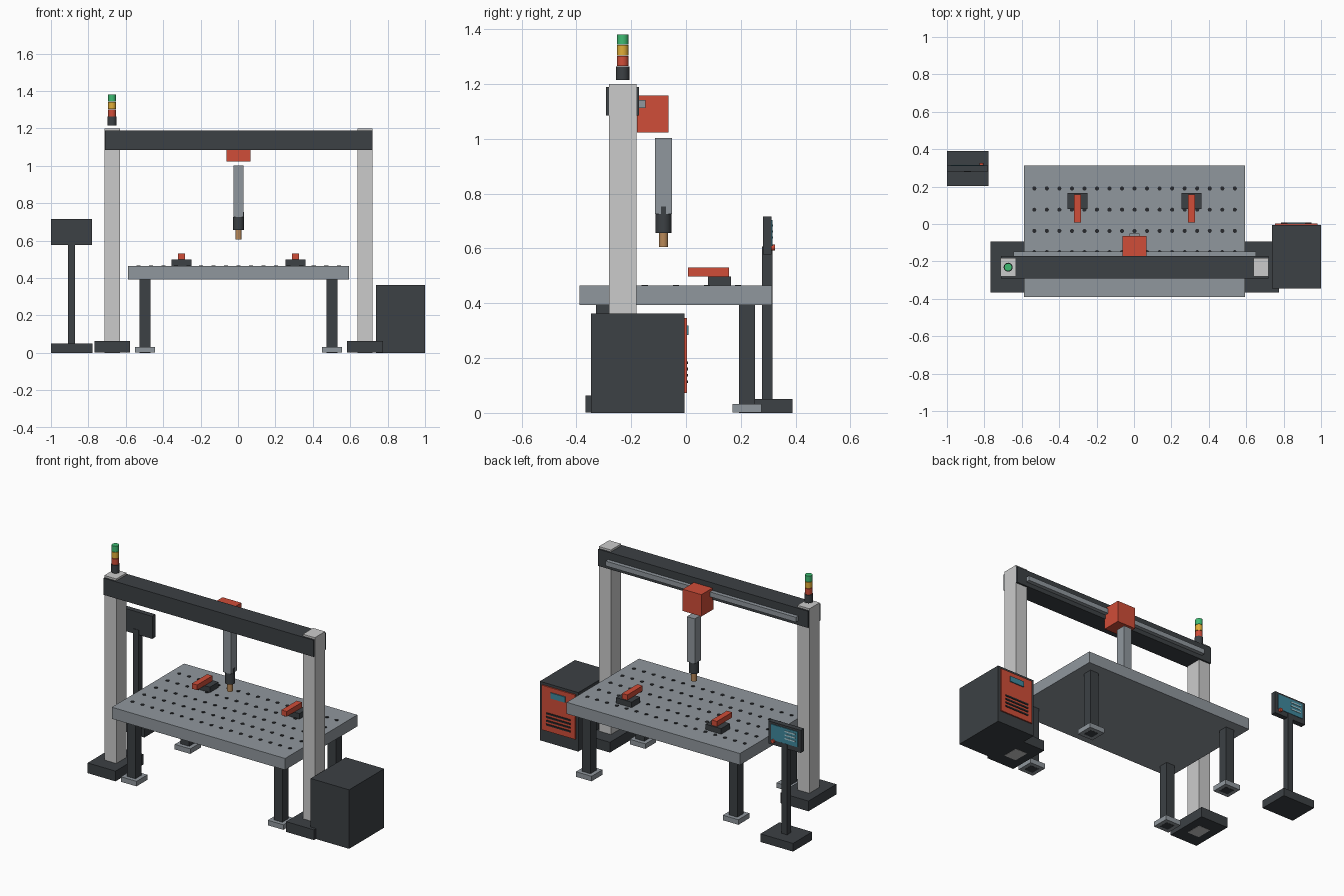
import bpy, bmesh
from mathutils import Matrix

if "Cube" in bpy.data.objects:
    bpy.data.objects.remove(bpy.data.objects["Cube"])

CX = 0.003          # centre line of the bench and gantry


def mat(name, r, g, b):
    m = bpy.data.materials.new(name)
    m.diffuse_color = (r, g, b, 1)
    m.use_nodes = True
    m.node_tree.nodes["Principled BSDF"].inputs["Base Color"].default_value = m.diffuse_color
    return m


DARK = mat("charcoal", 0.045, 0.052, 0.058)
STEEL = mat("steel", 0.28, 0.31, 0.34)
LIGHT = mat("light_grey", 0.56, 0.58, 0.58)
RED = mat("red", 0.63, 0.075, 0.04)
TEAL = mat("teal", 0.05, 0.25, 0.34)
PALE = mat("pale_blue", 0.45, 0.68, 0.75)
AMBER = mat("amber", 0.75, 0.42, 0.04)
GREEN = mat("green", 0.05, 0.5, 0.17)
COPPER = mat("copper", 0.48, 0.25, 0.1)
BLACK = mat("black", 0.02, 0.022, 0.025)


def finish(bm, name, m):
    me = bpy.data.meshes.new(name)
    bm.to_mesh(me)
    bm.free()
    me.materials.append(m)
    ob = bpy.data.objects.new(name, me)
    bpy.context.collection.objects.link(ob)
    return ob


def box(name, m, x, y, z):
    """Box from (min, max) ranges."""
    bm = bmesh.new()
    bmesh.ops.create_cube(bm, size=1)
    for v in bm.verts:
        for i, (a, b) in enumerate((x, y, z)):
            v.co[i] = a if v.co[i] < 0 else b
    return finish(bm, name, m)


def around(c, half):
    return (c - half, c + half)


def cyl(name, m, x, y, z, r, axis='Z', seg=24):
    """Cylinder over the range z, or along y over the range y."""
    bm = bmesh.new()
    lo, hi = z if axis == 'Z' else y
    bmesh.ops.create_cone(bm, cap_ends=True, segments=seg, radius1=r, radius2=r, depth=hi - lo)
    if axis == 'Y':
        bmesh.ops.rotate(bm, verts=bm.verts, matrix=Matrix.Rotation(1.5707963, 3, 'X'))
    mid = (lo + hi) / 2
    bmesh.ops.translate(bm, verts=bm.verts, vec=(x, y, mid) if axis == 'Z' else (x, mid, z))
    ob = finish(bm, name, m)
    bpy.context.view_layer.objects.active = ob
    ob.select_set(True)
    bpy.ops.object.shade_smooth_by_angle()
    ob.select_set(False)
    return ob


# Work table with legs and feet
box("table_top", STEEL, around(CX, 0.59), (-0.389, 0.314), (0.393, 0.464))
for sx, side in ((-1, "left"), (1, "right")):
    for y, end in ((-0.300, "front"), (0.223, "back")):
        x = CX + sx * 0.5
        box(f"{end}_{side}_leg", DARK, around(x, 0.029), around(y, 0.029), (0, 0.393))
        box(f"{end}_{side}_foot", STEEL, around(x, 0.053), around(y, 0.053), (0.001, 0.032))

# Grid of fixture holes
bm = bmesh.new()
for i in range(17):
    for j in range(5):
        bmesh.ops.create_cone(
            bm, cap_ends=True, segments=12, radius1=0.011, radius2=0.011, depth=0.006,
            matrix=Matrix.Translation((CX + (i - 8) * 0.067, -0.037 + (j - 2) * 0.1135, 0.464)))
finish(bm, "table_holes", BLACK)

# Toggle clamps
for sx, side in ((-1, "left"), (1, "right")):
    x = CX + sx * 0.305
    box(f"{side}_clamp_base", DARK, around(x, 0.053), (0.081, 0.165), (0.464, 0.498))
    box(f"{side}_clamp_arm", RED, around(x, 0.018), (0.008, 0.157), (0.498, 0.530))

# Gantry frame
for sx, side in ((-1, "left"), (1, "right")):
    x = CX + sx * 0.676
    box(f"{side}_gantry_base", DARK, around(x, 0.095), around(-0.230, 0.136), (0.001, 0.064))
    box(f"{side}_gantry_post", LIGHT, around(x, 0.041), around(-0.231, 0.050), (0, 1.2))
box("gantry_beam", DARK, around(CX, 0.715), around(-0.231, 0.060), (1.085, 1.188))
box("gantry_rail", STEEL, around(CX, 0.648), (-0.175, -0.147), (1.112, 1.142))

# Carriage and tool head
TY = -0.082
box("carriage", RED, around(CX, 0.064), (-0.178, -0.063), (1.023, 1.157))
box("tool_arm", STEEL, around(CX, 0.027), around(TY, 0.031), (0.726, 1.003))
box("tool_arm_tab", DARK, (CX + 0.02, CX + 0.029), around(TY, 0.009), (0.72, 0.752))
cyl("tool_holder", DARK, CX, TY, (0.657, 0.727), 0.029)
cyl("tool_tip", COPPER, CX, TY, (0.606, 0.657), 0.017)

# Signal light stack
LX, LY = CX - 0.676, -0.231
cyl("signal_base", DARK, LX, LY, (1.215, 1.264), 0.024)
for k, (n, m) in enumerate((("red", RED), ("amber", AMBER), ("green", GREEN))):
    cyl(f"signal_{n}", m, LX, LY, (1.265 + k * 0.0395, 1.302 + k * 0.0395), 0.021)

# Control cabinet
box("cabinet", DARK, (0.737, 0.999), (-0.346, -0.005), (0, 0.363))
box("cabinet_panel", RED, around(0.868, 0.114), (-0.006, 0.003), (0.073, 0.347))
box("cabinet_display", TEAL, around(0.868, 0.050), (0, 0.009), (0.284, 0.319))
for k in range(4):
    box(f"cabinet_vent_{k + 1}", BLACK, around(0.868, 0.082), (0, 0.007), around(0.114 + k * 0.023, 0.005))

# Operator pendant
PX, PY = -0.890, 0.296
box("pendant_base", DARK, around(PX, 0.111), around(PY, 0.093), (0, 0.05))
box("pendant_post", DARK, around(PX, 0.019), around(PY, 0.019), (0.05, 0.607))
box("pendant_housing", DARK, around(PX, 0.110), around(PY, 0.016), (0.577, 0.716))
box("pendant_screen", TEAL, around(PX, 0.090), (0.308, 0.3155), (0.608, 0.703))
for k in range(3):
    box(f"pendant_readout_{k + 1}", PALE, (-0.965, -0.895), (0.314, 0.318), around(0.640 + k * 0.022, 0.004))
cyl("pendant_stop_button", RED, -0.815, (0.311, 0.325), 0.603, 0.011, axis='Y', seg=16)
